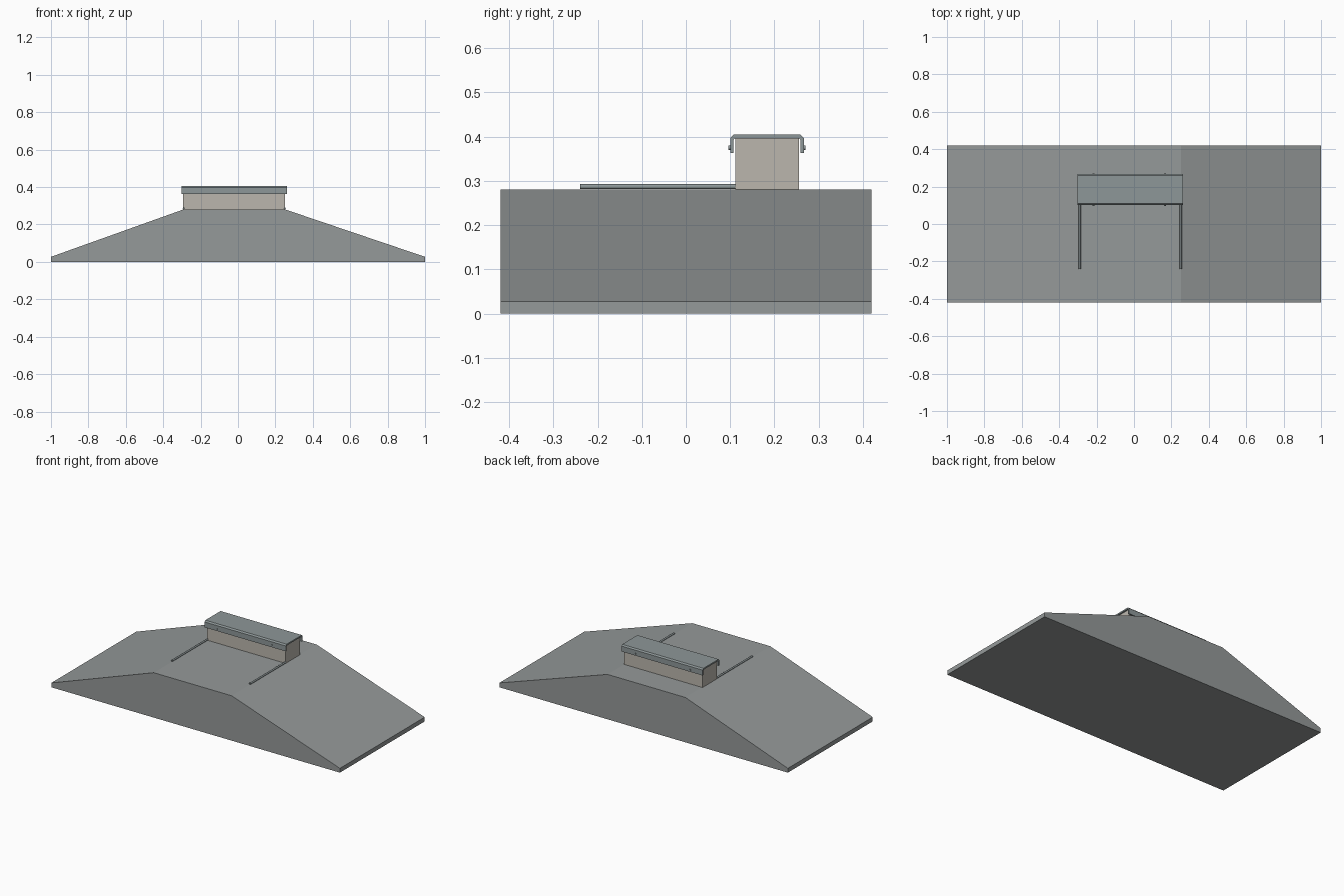
import bpy
import bmesh
from math import radians

cube = bpy.data.objects.get("Cube")
if cube:
    bpy.data.objects.remove(cube, do_unlink=True)


def material(name, r, g, b):
    m = bpy.data.materials.new(name)
    m.use_nodes = True
    m.diffuse_color = (r, g, b, 1)
    m.node_tree.nodes["Principled BSDF"].inputs["Base Color"].default_value = (r, g, b, 1)
    return m


concrete = material("grey concrete", 0.30, 0.32, 0.32)
panel = material("beige panel", 0.50, 0.47, 0.42)
steel = material("grey steel", 0.27, 0.31, 0.315)


def extrude(name, outline, direction, mat):
    """Solid made by sweeping a closed planar outline along a direction."""
    bm = bmesh.new()
    face = bm.faces.new([bm.verts.new(p) for p in outline])
    result = bmesh.ops.extrude_face_region(bm, geom=[face])
    moved = [v for v in result["geom"] if isinstance(v, bmesh.types.BMVert)]
    bmesh.ops.translate(bm, verts=moved, vec=direction)
    bmesh.ops.recalc_face_normals(bm, faces=bm.faces)
    mesh = bpy.data.meshes.new(name)
    bm.to_mesh(mesh)
    bm.free()
    mesh.materials.append(mat)
    obj = bpy.data.objects.new(name, mesh)
    bpy.context.collection.objects.link(obj)
    return obj


def rod(name, radius, x, y0, y1, z, mat):
    """Round bar running along y."""
    bpy.ops.mesh.primitive_cylinder_add(
        vertices=16, radius=radius, depth=y1 - y0,
        location=(x, (y0 + y1) / 2, z), rotation=(radians(90), 0, 0))
    obj = bpy.context.object
    obj.name = name
    obj.data.materials.append(mat)
    bpy.ops.object.shade_smooth_by_angle(angle=radians(40))
    return obj


# Double-sided ramp with a flat deck
left_edge, right_edge = 0.25, -0.29
deck, lip, half_depth = 0.281, 0.027, 0.42
profile = [(-1, 0), (1, 0), (1, lip), (left_edge, deck), (right_edge, deck), (-1, lip)]
extrude("ramp", [(x, -half_depth, z) for x, z in profile], (0, 2 * half_depth, 0), concrete)

# Ledge block on the deck
front, back = 0.112, 0.255
extrude("ledge_block",
        [(-0.293, front, deck), (-0.293, back, deck),
         (-0.293, back, 0.396), (-0.293, front, 0.396)],
        (0.545, 0, 0), panel)

# Folded steel cap, mirrored about the middle of the block
middle = (front + back) / 2
half = [(0.073, 0.396), (0.076, 0.393), (0.076, 0.363), (0.083, 0.363),
        (0.083, 0.397), (0.075, 0.405)]
cap = [(middle + y, z) for y, z in half] + [(middle - y, z) for y, z in reversed(half)]
extrude("ledge_cap", [(-0.302, y, z) for y, z in cap], (0.563, 0, 0), steel)

# Bolts through both flanges of the cap
for side, y in (("front", middle - 0.083), ("back", middle + 0.083)):
    for label, x in (("right", -0.216), ("left", 0.165)):
        rod(f"{side}_{label}_bolt", 0.005, x, y - 0.004, y + 0.004, 0.375, steel)

# Coping pipes along the deck edges
for label, x in (("right", right_edge), ("left", left_edge)):
    rod(f"{label}_coping", 0.0055, x, -0.24, front, 0.287, steel)
